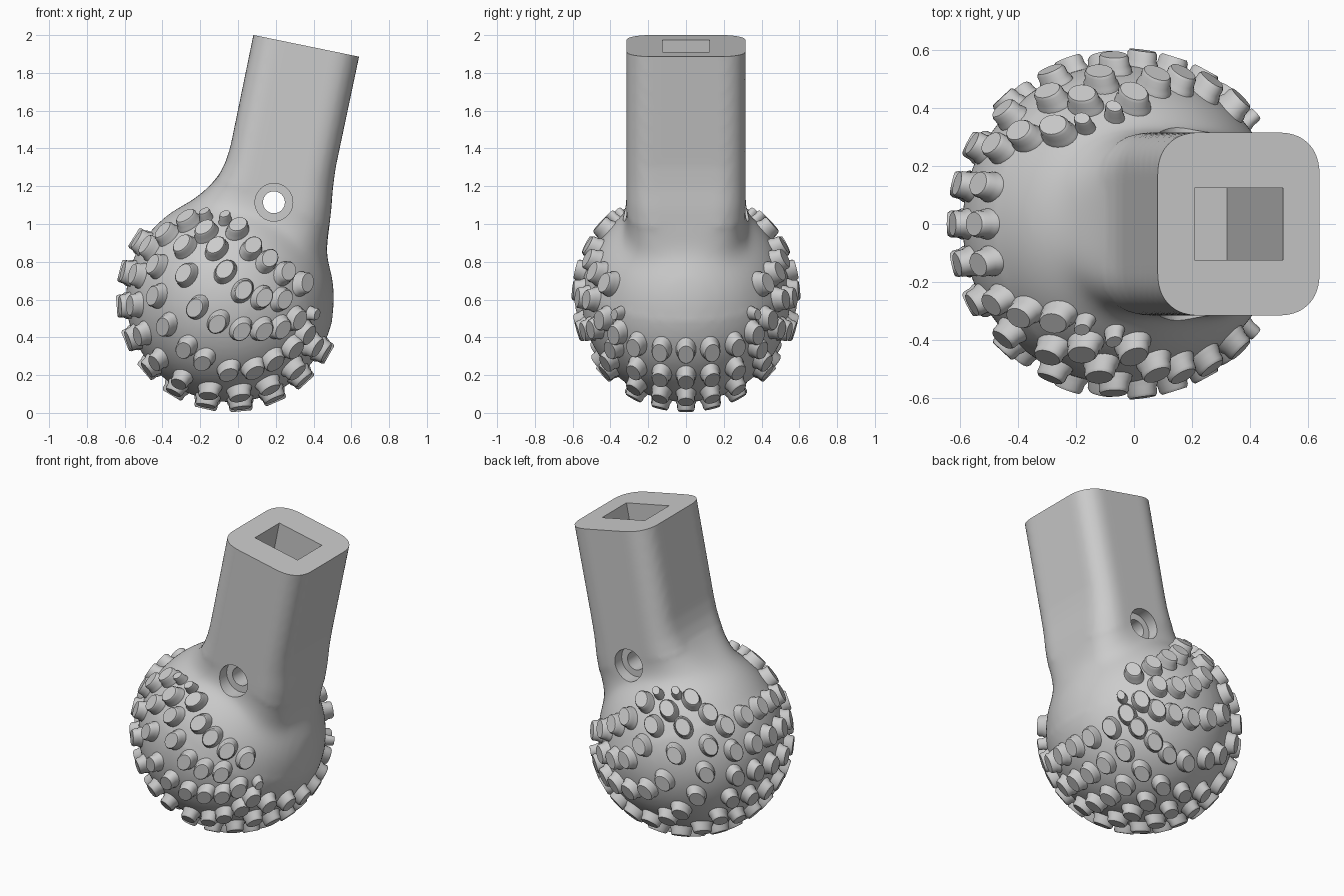
import bpy, bmesh, math
from mathutils import Vector, Matrix

if "Cube" in bpy.data.objects:
    bpy.data.objects.remove(bpy.data.objects["Cube"])

C = Vector((-0.04, 0, 0.61))   # ball centre
R = 0.553                      # ball radius
TOP = 0.604                    # radius to the stud tops
TILT = math.radians(11.6)      # neck lean
UP = Vector((math.sin(TILT), 0, math.cos(TILT)))
NECK_TOP = Vector((0.362, 0, 1.943))


def mesh_object(name, bm):
    bmesh.ops.recalc_face_normals(bm, faces=bm.faces[:])
    me = bpy.data.meshes.new(name)
    bm.to_mesh(me)
    bm.free()
    ob = bpy.data.objects.new(name, me)
    bpy.context.collection.objects.link(ob)
    return ob


def smooth(ob, deg):
    bpy.ops.object.select_all(action='DESELECT')
    ob.select_set(True)
    bpy.context.view_layer.objects.active = ob
    bpy.ops.object.shade_smooth_by_angle(angle=math.radians(deg))


def apply(ob, mod):
    bpy.context.view_layer.objects.active = ob
    bpy.ops.object.modifier_apply(modifier=mod.name)


def boolean(target, tool, op):
    tool.hide_render = True
    m = target.modifiers.new(op, 'BOOLEAN')
    m.object, m.operation, m.solver = tool, op, 'EXACT'
    apply(target, m)
    bpy.data.objects.remove(tool, do_unlink=True)


def cylinder(name, x, y, z, r, depth):
    bm = bmesh.new()
    mat = Matrix.Translation((x, y, z)) @ Matrix.Rotation(math.pi / 2, 4, 'X')
    bmesh.ops.create_cone(bm, cap_ends=True, segments=40, radius1=r, radius2=r,
                          depth=depth, matrix=mat)
    return mesh_object(name, bm)


# Ball
bm = bmesh.new()
bmesh.ops.create_uvsphere(bm, u_segments=64, v_segments=32, radius=R,
                          matrix=Matrix.Translation(C))
body = mesh_object("ball_with_neck", bm)

# Neck: rounded-square sections lofted down into the ball (top overlong, trimmed below)
# left x,z, right x,z, half depth, left corner radius, right corner radius
SECTIONS = [
    (0.102, 2.1, 0.662, 1.986, 0.316, 0.13, 0.13),
    (-0.04, 1.41, 0.517, 1.30, 0.316, 0.13, 0.13),
    (-0.065, 1.33, 0.502, 1.19, 0.316, 0.14, 0.14),
    (-0.105, 1.25, 0.494, 1.08, 0.316, 0.16, 0.15),
    (-0.17, 1.18, 0.480, 0.96, 0.315, 0.20, 0.17),
    (-0.25, 1.12, 0.465, 0.85, 0.310, 0.26, 0.19),
    (-0.29, 0.93, 0.43, 0.70, 0.28, 0.26, 0.20),
]
bm = bmesh.new()
rings = []
for lx, lz, rx, rz, hy, cl, cr in SECTIONS:
    left, right = Vector((lx, 0, lz)), Vector((rx, 0, rz))
    w = (right - left).length
    d = (right - left) / w
    corners = [(w - cr, hy - cr, cr, 0), (cl, hy - cl, cl, 90),
               (cl, cl - hy, cl, 180), (w - cr, cr - hy, cr, 270)]
    ring = []
    for u, v, a, start in corners:
        for i in range(9):
            t = math.radians(start + i * 90 / 8)
            p = left + d * (u + a * math.cos(t))
            ring.append(bm.verts.new((p.x, v + a * math.sin(t), p.z)))
    rings.append(ring)
for a, b in zip(rings, rings[1:]):
    for i in range(len(a)):
        j = (i + 1) % len(a)
        bm.faces.new((a[i], a[j], b[j], b[i]))
bm.faces.new(rings[0])
bm.faces.new(rings[-1])
boolean(body, mesh_object("neck", bm), 'UNION')

# Blend the seam: remesh evenly, relax round the joint, trim the neck top flat
m = body.modifiers.new("remesh", 'REMESH')
m.mode, m.voxel_size = 'VOXEL', 0.02
apply(body, m)
bm = bmesh.new()
bm.from_mesh(body.data)
for _ in range(3):
    bmesh.ops.smooth_vert(bm, verts=bm.verts[:], factor=0.5, use_axis_x=True,
                          use_axis_y=True, use_axis_z=True)
seam = [v for v in bm.verts if abs((v.co - C).length - R) < 0.11
        and (v.co - C).dot(Vector((0.42, 0, 0.91))) > 0.12]
for _ in range(30):
    bmesh.ops.smooth_vert(bm, verts=seam, factor=0.5, use_axis_x=True,
                          use_axis_y=True, use_axis_z=True)
cut = bmesh.ops.bisect_plane(bm, geom=bm.verts[:] + bm.edges[:] + bm.faces[:],
                             plane_co=NECK_TOP, plane_no=UP, clear_outer=True)
bmesh.ops.edgeloop_fill(bm, edges=[e for e in bm.edges if e.is_boundary])
bmesh.ops.recalc_face_normals(bm, faces=bm.faces[:])
bm.to_mesh(body.data)
bm.free()

# Rectangular socket down the neck
bm = bmesh.new()
bmesh.ops.create_cube(bm, size=1, matrix=Matrix.Translation(NECK_TOP - UP * 0.38)
                      @ Matrix.Rotation(TILT, 4, 'Y') @ Matrix.Diagonal((0.312, 0.25, 1.16, 1)))
boolean(body, mesh_object("socket_cutter", bm), 'DIFFERENCE')

# Cross pin hole with a counterbore on both sides
boolean(body, cylinder("pin_cutter", 0.19, 0, 1.115, 0.058, 1.5), 'DIFFERENCE')
for s in (-1, 1):
    boolean(body, cylinder("counterbore_cutter", 0.19, s * 0.345, 1.115, 0.1, 0.2), 'DIFFERENCE')
smooth(body, 35)

# Stud directions: side studs as front-view x,z, then aligned rings around the rim
SIDE = [(0, 1.0), (.08, .89), (.17, .82), (.27, .75), (.37, .69), (-.12, .89),
        (-.30, .90), (-.07, .76), (.03, .65), (.14, .61), (.25, .60), (-.29, .74),
        (-.23, .555), (-.11, .47), (.02, .43), (.14, .43), (.24, .44), (.33, .49),
        (-.455, .62), (-.455, .79), (-.40, .455), (-.29, .33), (-.19, .26),
        (-.05, .2), (.09, .21), (.2, .26), (.31, .33), (.38, .41), (-.18, .985),
        (-.28, 1.045), (-.40, .97)]
SMALL = [(-.18, 1.07), (-.07, 1.055), (.42, .52)]
studs = []
for pts, size in ((SIDE, 1.0), (SMALL, 0.55)):
    for x, z in pts:
        dx, dz = x - C.x, z - C.z
        y = math.sqrt(TOP ** 2 - dx * dx - dz * dz)
        studs += [(Vector((dx, s * y, dz)).normalized(), size) for s in (-1, 1)]
for y in (0, 0.14, 0.28):
    for k in range(11):
        t = math.radians(148 + 18.2 * k)
        r = math.sqrt(TOP ** 2 - y * y)
        for s in ((-1, 1) if y else (1,)):
            studs.append((Vector((r * math.cos(t), s * y, r * math.sin(t))).normalized(), 1.0))

# Studs: oval pegs with a small flared foot and softened rim, long axis towards the neck
PROFILE = [(1.2, R - 0.02), (1.12, R + 0.005), (1.0, R + 0.018),
           (0.98, TOP - 0.01), (0.86, TOP)]
bm = bmesh.new()
for n, size in studs:
    along = Vector((0.6, 0, 0.8))
    along = (along - n * along.dot(n)).normalized()
    across = n.cross(along)
    prev = None
    for k, h in PROFILE:
        ring = []
        for i in range(20):
            t = 2 * math.pi * i / 20
            ring.append(bm.verts.new(C + n * h + along * (0.062 * size * k * math.cos(t))
                                     + across * (0.047 * size * k * math.sin(t))))
        if prev:
            for i in range(20):
                j = (i + 1) % 20
                bm.faces.new((prev[i], prev[j], ring[j], ring[i]))
        else:
            bm.faces.new(ring[::-1])
        prev = ring
    bm.faces.new(prev)
smooth(mesh_object("studs", bm), 50)
